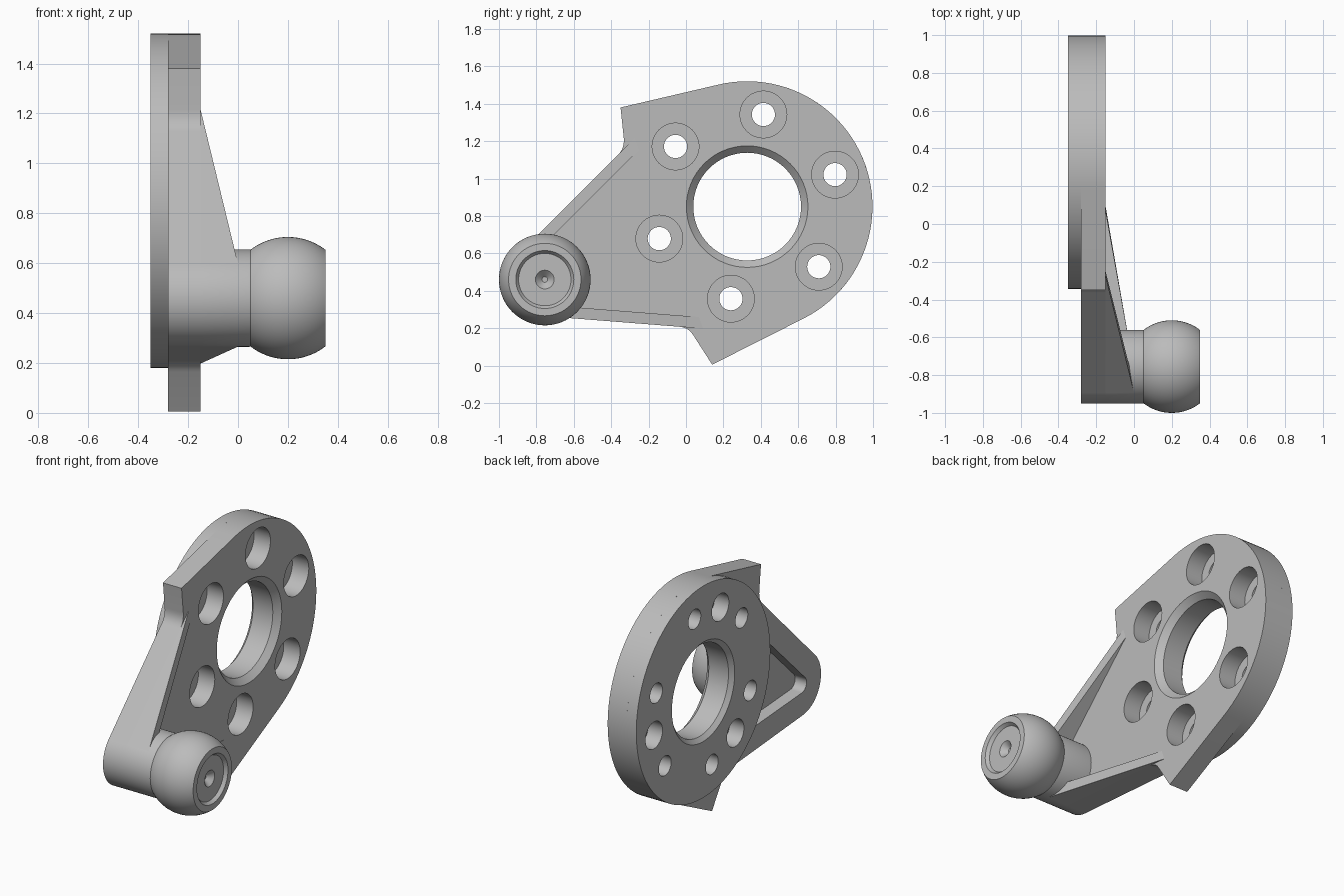
import bpy, bmesh
from math import cos, sin, tan, radians, pi, acos, atan2, hypot
from mathutils import Vector

if "Cube" in bpy.data.objects:
    bpy.data.objects.remove(bpy.data.objects["Cube"])

mat = bpy.data.materials.new("grey_metal")
mat.use_nodes = True
GREY = (0.5, 0.5, 0.5, 1)
mat.diffuse_color = GREY
mat.node_tree.nodes["Principled BSDF"].inputs["Base Color"].default_value = GREY

# Main layout: (y, z) centres and x levels
HUB, HUB_R = Vector((0.327, 0.85)), 0.67
BALL, BOSS_R = Vector((-0.755, 0.46)), 0.195
BACK, MID, FACE = -0.35, -0.28, -0.15
AXIS = (HUB - BALL).normalized()
UP_N, LOW_N = 135, 265.5          # outward directions of the two arm edges


def polar(c, r, deg):
    return c + Vector((cos(radians(deg)), sin(radians(deg)))) * r


def arc(c, r, a, b, n):
    return [polar(c, r, a + (b - a) * i / n) for i in range(n + 1)]


def make(name, bm):
    bmesh.ops.recalc_face_normals(bm, faces=bm.faces)
    me = bpy.data.meshes.new(name)
    bm.to_mesh(me)
    bm.free()
    ob = bpy.data.objects.new(name, me)
    me.materials.append(mat)
    bpy.context.collection.objects.link(ob)
    return ob


def prism(name, pts, x0, top):
    """Extrude a (y, z) outline from x0 to a height given by top(point)."""
    bm = bmesh.new()
    low = [bm.verts.new((x0, p.x, p.y)) for p in pts]
    high = [bm.verts.new((top(p), p.x, p.y)) for p in pts]
    bm.faces.new(low)
    bm.faces.new(high)
    for i in range(len(pts)):
        j = (i + 1) % len(pts)
        bm.faces.new((low[i], low[j], high[j], high[i]))
    return make(name, bm)


def lathe(bm, c, profile, n=48):
    """Turn an (x, radius) profile about the x direction through c, capped."""
    rings = []
    for x, r in profile:
        ring = [polar(c, r, 360 * i / n) for i in range(n)]
        rings.append([bm.verts.new((x, p.x, p.y)) for p in ring])
    for a, b in zip(rings, rings[1:]):
        for i in range(n):
            j = (i + 1) % n
            bm.faces.new((a[i], a[j], b[j], b[i]))
    bm.faces.new(rings[0])
    bm.faces.new(rings[-1])


def fillet(a, corner, b, n=6):
    return [a.lerp(corner, i / n).lerp(corner.lerp(b, i / n), i / n) for i in range(n + 1)]


def cut(ob, cutter):
    m = ob.modifiers.new("cut", "BOOLEAN")
    m.operation, m.solver, m.object = "DIFFERENCE", "EXACT", cutter
    bpy.context.view_layer.objects.active = ob
    bpy.ops.object.modifier_apply(modifier="cut")


def tangent(p, side):
    d = p - HUB
    return atan2(d.y, d.x) * 180 / pi + side * acos(HUB_R / d.length) * 180 / pi


# Plate outline: pointed lugs, arm tapering to the ball, round hub
top_tip, low_tip = Vector((-0.35, 1.38)), Vector((0.14, 0.005))
up_start, low_start = polar(BALL, BOSS_R, UP_N), polar(BALL, BOSS_R, LOW_N)
up_dir, low_dir = polar(Vector((0, 0)), 1, UP_N - 90), polar(Vector((0, 0)), 1, LOW_N + 90)
up_corner, low_corner = up_start + up_dir * 0.80, low_start + low_dir * 0.785
outline = [top_tip]
outline += fillet(up_corner.lerp(top_tip, 0.25), up_corner, up_corner - up_dir * 0.05)
outline += arc(BALL, BOSS_R, UP_N, LOW_N, 20)
outline += fillet(low_corner - low_dir * 0.05, low_corner, low_corner.lerp(low_tip, 0.2))
outline += [low_tip] + arc(HUB, HUB_R, tangent(low_tip, 1), tangent(top_tip, -1), 48)
plate = prism("mounting_plate", outline, MID, lambda p: FACE)

# Round flange behind the plate
disc = prism("back_flange", arc(HUB, HUB_R, 0, 356.25, 95), BACK, lambda p: MID)

# Bore, counterbored bolt holes and blind dowel holes
bm = bmesh.new()
lathe(bm, HUB, [(BACK - 0.02, 0.335), (BACK + 0.025, 0.288), (FACE - 0.037, 0.288),
                (FACE + 0.02, 0.345)], 64)
for k in range(6):
    lathe(bm, polar(HUB, 0.5, 20 + 60 * k),
          [(BACK - 0.05, 0.062), (-0.265, 0.062), (-0.265, 0.125), (FACE + 0.05, 0.125)])
for k in range(3):
    lathe(bm, polar(HUB, 0.5, 110 + 120 * k), [(BACK - 0.05, 0.085), (-0.25, 0.085)])
holes = make("hole_cutter", bm)

# Triangular relief in the back of the arm
relief = prism("relief_cutter", arc(BALL, 0.05, UP_N, LOW_N, 10) + arc(HUB, 0.66, 227, 171, 20),
               MID - 0.05, lambda p: -0.20)
for cutter, targets in ((holes, (plate, disc)), (relief, (plate,))):
    cutter.hide_render = True
    for ob in targets:
        cut(ob, cutter)
    bpy.data.objects.remove(cutter)

# Sloping ribs along both arm edges
REACH = 0.707


def ramp(p):
    d = (p - BALL).dot(AXIS)
    return FACE * min(1, max(0, (d + 0.05) / (REACH + 0.05)))


def rib(name, normal_deg, along):
    pts = []
    for r in (BOSS_R, BOSS_R - 0.06):
        start = polar(BALL, r, normal_deg)
        t = (REACH - (start - BALL).dot(AXIS)) / along.dot(AXIS)
        pair = [start, start + along * t]
        pts += pair if r == BOSS_R else pair[::-1]
    return prism(name, pts, FACE, ramp)


ribs = [rib("upper_rib", UP_N, up_dir), rib("lower_rib", LOW_N, low_dir)]

# Boss, neck and truncated ball with a recessed, dimpled end
R, CX = 0.245, 0.2
half = acos(0.15 / R)
sphere = [(CX - R * cos(a), R * sin(a)) for a in
          [half + (pi - 2 * half) * i / 24 for i in range(25)]]
bm = bmesh.new()
lathe(bm, BALL, [(FACE, BOSS_R), (0.045, BOSS_R)] + sphere +
      [(0.35, 0.155), (0.33, 0.14), (0.33, 0.05), (0.295, 0.015)], 64)
ball = make("ball_stud", bm)

# Smooth curved walls, crisp edges
bpy.ops.object.select_all(action="DESELECT")
for ob in [plate, disc, ball] + ribs:
    ob.select_set(True)
bpy.context.view_layer.objects.active = plate
bpy.ops.object.shade_smooth_by_angle(angle=radians(25))
